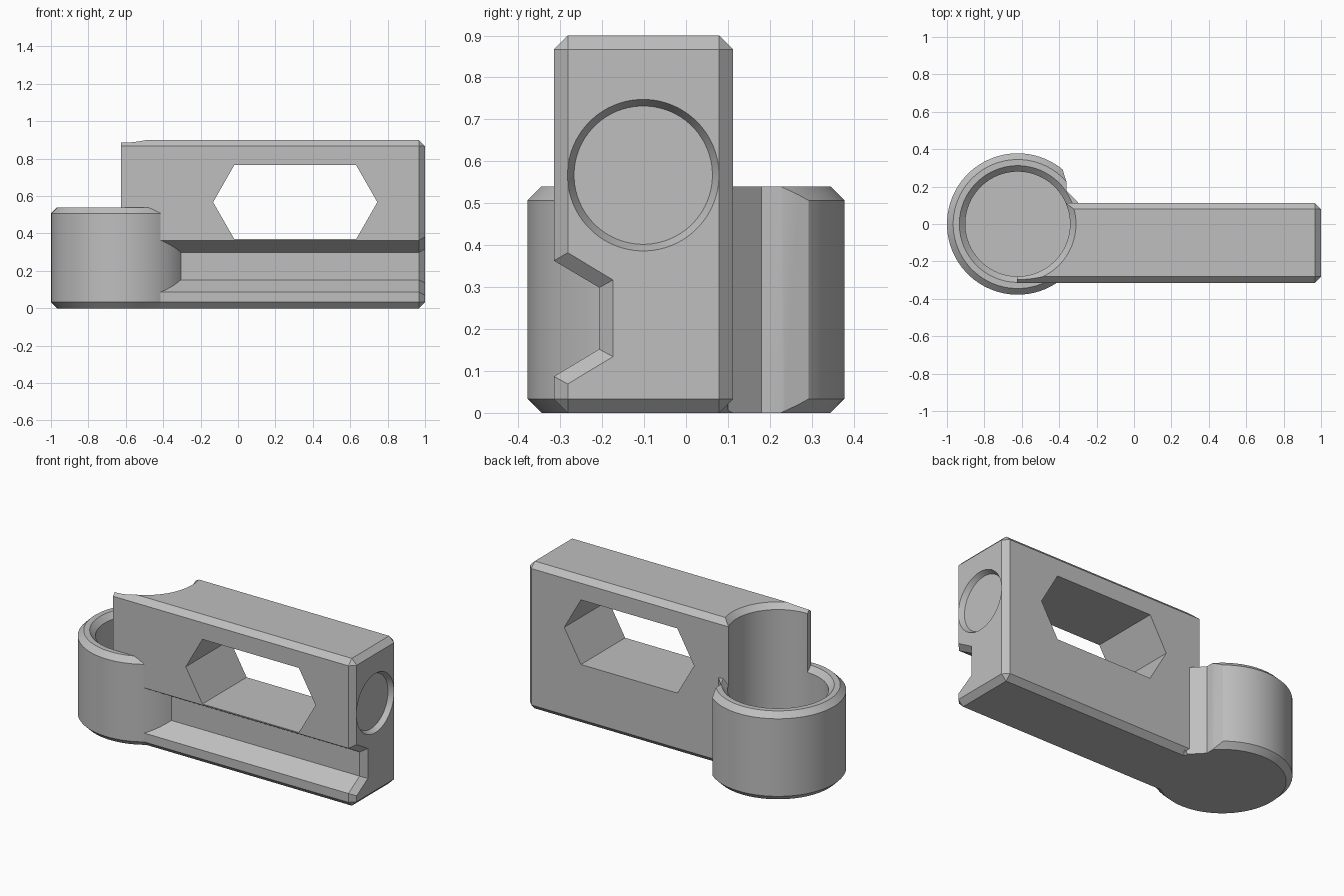
import bpy, bmesh, math
from mathutils import Matrix, Vector

if "Cube" in bpy.data.objects:
    bpy.data.objects.remove(bpy.data.objects["Cube"], do_unlink=True)

grey = bpy.data.materials.new("plain_grey")
grey.use_nodes = True
grey.diffuse_color = (0.52, 0.52, 0.52, 1)
grey.node_tree.nodes["Principled BSDF"].inputs["Base Color"].default_value = (0.52, 0.52, 0.52, 1)


def make_object(name, bm):
    bmesh.ops.remove_doubles(bm, verts=bm.verts, dist=1e-5)
    bmesh.ops.recalc_face_normals(bm, faces=bm.faces)
    mesh = bpy.data.meshes.new(name)
    bm.to_mesh(mesh)
    bm.free()
    mesh.materials.append(grey)
    obj = bpy.data.objects.new(name, mesh)
    bpy.context.collection.objects.link(obj)
    return obj


def loft(name, rings):
    """Skin closed rings of points and cap both ends."""
    bm = bmesh.new()
    loops = [[bm.verts.new(p) for p in ring] for ring in rings]
    for a, b in zip(loops, loops[1:]):
        for i in range(len(a)):
            j = (i + 1) % len(a)
            bm.faces.new((a[i], a[j], b[j], b[i]))
    bm.faces.new(loops[0])
    bm.faces.new(loops[-1])
    return make_object(name, bm)


def lathe(name, profile, matrix, steps=72):
    """Turn a (radius, height) profile around local z."""
    rings = []
    for r, h in profile:
        angles = [2 * math.pi * (i + 0.5) / steps for i in range(steps)]
        rings.append([matrix @ Vector((r * math.cos(a), r * math.sin(a), h)) for a in angles])
    return loft(name, rings)


def combine(target, other, operation):
    mod = target.modifiers.new(operation.lower(), "BOOLEAN")
    mod.operation = operation
    mod.solver = "EXACT"
    mod.object = other
    other.hide_render = True
    bpy.context.view_layer.objects.active = target
    bpy.ops.object.modifier_apply(modifier=mod.name)
    bpy.data.objects.remove(other, do_unlink=True)


# Long block: chamfered section with a side groove, closing to an inset end face
y0, y1, top, c = -0.315, 0.112, 0.9, 0.033
section = [(y0, c), (y0 + c, 0), (y1 - c, 0), (y1, c),
           (y1, top - c), (y1 - c, top), (y0 + c, top), (y0, top - c),
           (y0, 0.363), (-0.207, 0.299), (-0.207, 0.152), (y0, 0.087)]
corners = [(y0 + c, c), (y1 - c, c), (y1 - c, top - c), (y0 + c, top - c)]
end = [p for p in corners for _ in range(2)]
end += [(y0 + c, 0.382), (-0.174, 0.317), (-0.174, 0.134), (y0 + c, 0.069)]
body = loft("holder_body", [[(x, y, z) for y, z in pts] for x, pts in
                            ((-0.625, section), (1 - c, section), (1, end))])

# Hexagonal window through the block
window = [(-0.133, 0.567), (-0.02, 0.37), (0.632, 0.37),
          (0.745, 0.567), (0.632, 0.765), (-0.02, 0.765)]
combine(body, loft("window_cutter", [[(x, y, z) for x, z in window] for y in (-1, 1)]),
        "DIFFERENCE")

# Shallow round recess in the end face
recess = lathe("recess_cutter", [(0.165, 0), (0.186, 0.04)],
               Matrix.Translation((0.97, -0.102, 0.567)) @ Matrix.Rotation(math.pi / 2, 4, "Y"))
combine(body, recess, "DIFFERENCE")

# Round cup with chamfered rims
axis = Matrix.Translation((-0.622, 0, 0))
cup = lathe("cup", [(0.345, 0), (0.378, c), (0.378, 0.507), (0.345, 0.54),
                    (0.312, 0.54), (0.27, 0.498)], axis)

# Corner relief where the cup meets the back of the block
relief = [(-0.285, 0.1), (-0.362, 0.18), (-0.362, 0.23), (-0.385, 0.3),
          (-0.36, 0.42), (-0.2, 0.42), (-0.2, 0.1)]
combine(cup, loft("relief_cutter", [[(x, y, z) for x, y in relief] for z in (-0.1, 0.7)]),
        "DIFFERENCE")
combine(body, cup, "UNION")

# Bore through block and cup, flared at the block's top edge
combine(body, lathe("bore_cutter", [(0.28, 0.06), (0.28, 0.868), (0.342, 0.93)], axis),
        "DIFFERENCE")

# Smooth round walls, sharp chamfers
bpy.ops.object.select_all(action="DESELECT")
body.select_set(True)
bpy.context.view_layer.objects.active = body
bpy.ops.object.shade_smooth_by_angle(angle=math.radians(20))
